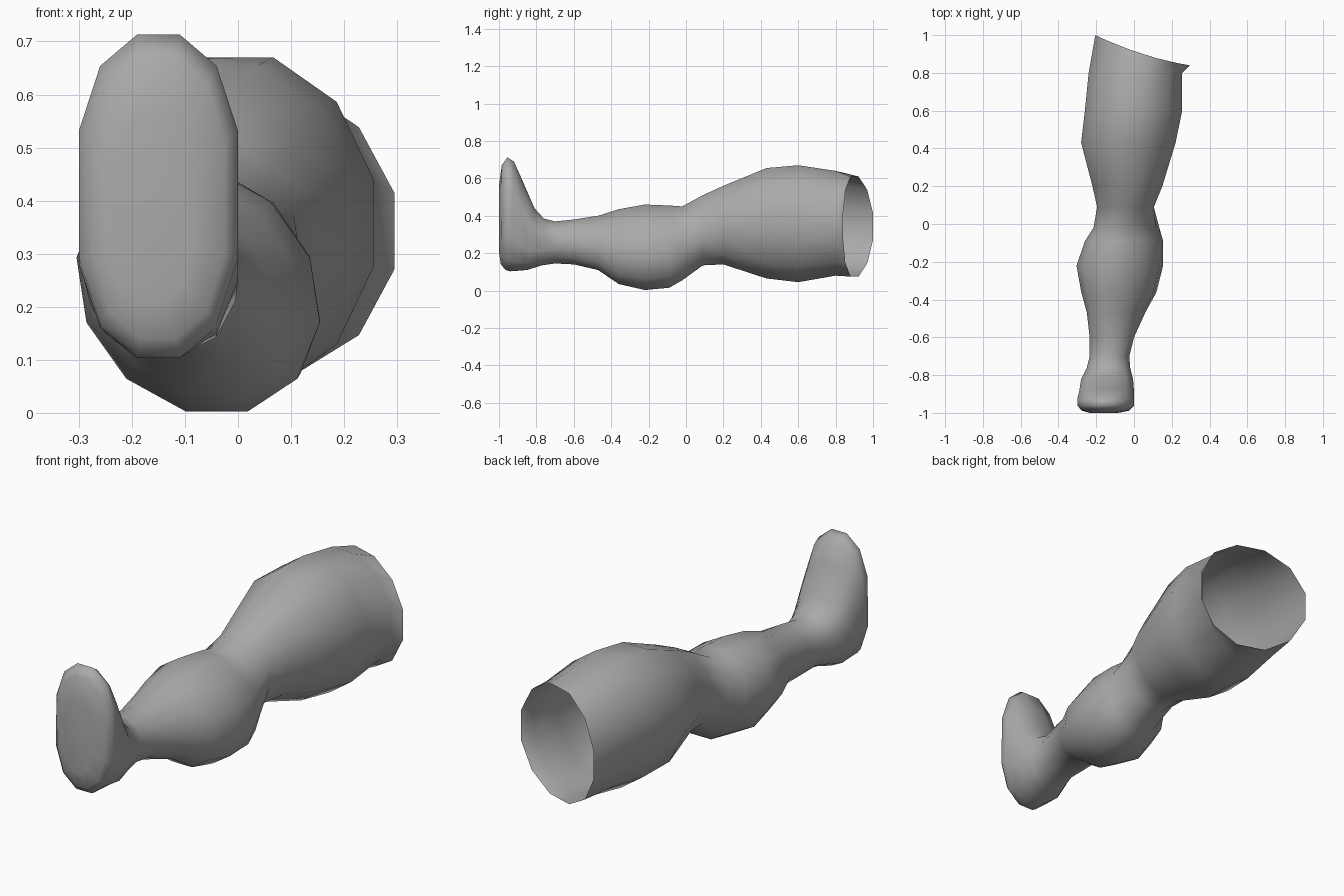
import bpy
import bmesh
from math import cos, sin, pi, copysign

SIDES = 12

# Remove the default cube only
default_cube = bpy.data.objects.get("Cube")
if default_cube:
    bpy.data.objects.remove(default_cube, do_unlink=True)

# One plain grey for the whole limb
grey = bpy.data.materials.new("plain grey")
grey.use_nodes = True
grey.diffuse_color = (0.4, 0.4, 0.4, 1)
grey.node_tree.nodes["Principled BSDF"].inputs["Base Color"].default_value = (0.4, 0.4, 0.4, 1)


def section(squareness=1.0):
    """Unit cross-section with flat top and bottom edges, as (side, height) pairs."""
    reach = cos(pi / SIDES)
    points = []
    for i in range(SIDES):
        angle = 2 * pi * (i + 0.5) / SIDES
        side, height = cos(angle) / reach, sin(angle) / reach
        points.append((side, copysign(abs(height) ** squareness, height)))
    return points


def ring(bm, top, bottom, left, right, squareness=1.0, lean=0.0):
    """Add a ring between a top and a bottom (y, z) point and two x limits."""
    verts = []
    for side, height in section(squareness):
        blend = (height + 1) / 2
        x = (left + right) / 2 + side * (right - left) / 2 + lean * height
        y = bottom[0] + (top[0] - bottom[0]) * blend
        z = bottom[1] + (top[1] - bottom[1]) * blend
        verts.append(bm.verts.new((x, y, z)))
    return verts


def bridge(bm, first, second):
    """Join two rings with a band of quads."""
    for i in range(SIDES):
        j = (i + 1) % SIDES
        bm.faces.new((first[i], first[j], second[j], second[i]))


# Upright leg stations: y, low z, high z, low x, high x
thigh = [
    (0.8, 0.08, 0.64, -0.24, 0.255),
    (0.6, 0.045, 0.67, -0.26, 0.255),
    (0.43, 0.065, 0.655, -0.28, 0.22),
    (0.2, 0.14, 0.56, -0.22, 0.15),
    (0.09, 0.135, 0.51, -0.195, 0.105),
]
calf = [
    (-0.02, 0.055, 0.45, -0.205, 0.125),
    (-0.09, 0.015, 0.455, -0.25, 0.145),
    (-0.22, 0.003, 0.46, -0.295, 0.145),
    (-0.36, 0.035, 0.435, -0.27, 0.11),
    (-0.47, 0.11, 0.4, -0.24, 0.05),
]
ankle = [
    (-0.6, 0.14, 0.38, -0.235, 0),
    (-0.7, 0.145, 0.37, -0.235, -0.025),
]
# Tilted foot stations: top y, top z, bottom y, bottom z, low x, high x
foot = [
    (-0.76, 0.385, -0.77, 0.135, -0.25, -0.02),
    (-0.81, 0.44, -0.85, 0.11, -0.28, -0.005),
    (-0.875, 0.59, -0.91, 0.105, -0.29, 0),
    (-0.92, 0.69, -0.94, 0.103, -0.3, 0),
    (-0.955, 0.713, -0.965, 0.11, -0.3, 0),
    (-0.985, 0.67, -0.99, 0.14, -0.275, -0.025),
    (-1, 0.56, -1, 0.21, -0.235, -0.085),
]

bm = bmesh.new()

# Open hip rim, slanted back toward one side and flared on the other
rim = ring(bm, (0.9, 0.61), (0.9, 0.075), -0.205, 0.295)
for vert, (side, height) in zip(rim, section()):
    vert.co.y += 0.02 * side * side - 0.08 * side

rings = [rim]
for part, lean in ((thigh, 0), (calf, -0.035), (ankle, 0)):
    for y, low, high, left, right in part:
        rings.append(ring(bm, (y, high), (y, low), left, right, lean=lean))
for top_y, top_z, low_y, low_z, left, right in foot:
    rings.append(ring(bm, (top_y, top_z), (low_y, low_z), left, right, squareness=0.7))

for first, second in zip(rings, rings[1:]):
    bridge(bm, first, second)

# Close the sole; the hip stays open
bm.faces.new(rings[-1])
bmesh.ops.recalc_face_normals(bm, faces=bm.faces[:])
for face in bm.faces:
    face.smooth = True

mesh = bpy.data.meshes.new("leg")
bm.to_mesh(mesh)
bm.free()
mesh.materials.append(grey)
leg = bpy.data.objects.new("leg", mesh)
bpy.context.collection.objects.link(leg)
